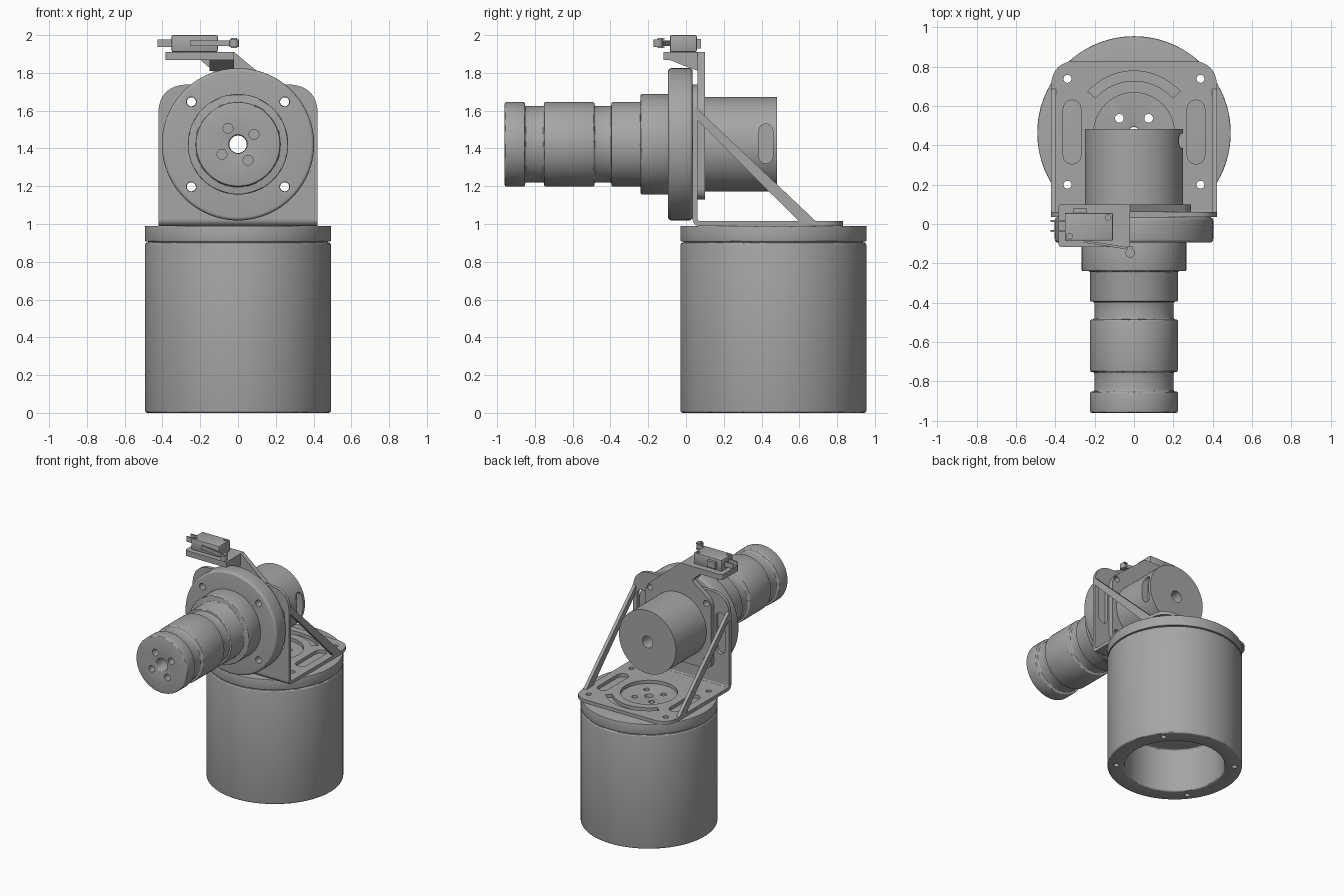
import bpy, bmesh
from math import sin, cos, pi, radians
from mathutils import Vector

cube = bpy.data.objects.get("Cube")
if cube:
    bpy.data.objects.remove(cube)

grey = bpy.data.materials.new("machined grey")
grey.use_nodes = True
COLOUR = (0.38, 0.38, 0.38, 1)
grey.diffuse_color = COLOUR
grey.node_tree.nodes["Principled BSDF"].inputs["Base Color"].default_value = COLOUR

BASE_Y, AXIS_Z = 0.463, 1.422      # base centre line and motor axis
PLANES = {"X": lambda u, v, t: (t, u, v),
          "Y": lambda u, v, t: (u, t, v),
          "Z": lambda u, v, t: (u, v, t)}


# ---- outlines ----
def circle(u, v, r, n=32):
    return [(u + r * cos(2 * pi * i / n), v + r * sin(2 * pi * i / n)) for i in range(n)]


def box(u0, u1, v0, v1):
    return [(u0, v0), (u1, v0), (u1, v1), (u0, v1)]


def slot(u, v0, v1, r, n=12):
    top = [(u + r * cos(pi * i / n), v1 - r + r * sin(pi * i / n)) for i in range(n + 1)]
    return top + [(u - r * cos(pi * i / n), v0 + r - r * sin(pi * i / n)) for i in range(n + 1)]


def arc_slot(u, v, r0, r1, a0, a1, n=24):
    angles = [radians(a0 + (a1 - a0) * i / n) for i in range(n + 1)]
    outer = [(u + r1 * cos(a), v + r1 * sin(a)) for a in angles]
    return outer + [(u + r0 * cos(a), v + r0 * sin(a)) for a in reversed(angles)]


def rounded(pts, radii, n=8):
    """Round each corner with a quadratic curve."""
    out = []
    for i, r in enumerate(radii):
        p, a, b = Vector(pts[i]), Vector(pts[i - 1]), Vector(pts[(i + 1) % len(pts)])
        if not r:
            out.append(tuple(p))
            continue
        s, e = p + (a - p).normalized() * r, p + (b - p).normalized() * r
        for k in range(n + 1):
            t = k / n
            out.append(tuple(s * (1 - t) ** 2 + p * (1.7 * t * (1 - t)) + (s + e) * 0.15 * t * (1 - t) + e * t * t))
    return out


# ---- solids ----
def finish(name, bm):
    bmesh.ops.recalc_face_normals(bm, faces=bm.faces)
    mesh = bpy.data.meshes.new(name)
    bm.to_mesh(mesh)
    bm.free()
    mesh.materials.append(grey)
    obj = bpy.data.objects.new(name, mesh)
    bpy.context.collection.objects.link(obj)
    return obj


def solids(name, parts):
    """Extrude outlines: each part is (outline, axis, start, end)."""
    bm = bmesh.new()
    for pts, axis, a, b in parts:
        lo = [bm.verts.new(PLANES[axis](u, v, a)) for u, v in pts]
        hi = [bm.verts.new(PLANES[axis](u, v, b)) for u, v in pts]
        bm.faces.new(lo)
        bm.faces.new(hi)
        for i in range(len(pts)):
            bm.faces.new((lo[i - 1], lo[i], hi[i], hi[i - 1]))
    return finish(name, bm)


def lathe(name, profile, axis, cu, cv, n=96):
    """Turn a closed (radius, distance) profile about an axis."""
    bm = bmesh.new()
    rings = [[bm.verts.new(PLANES[axis](u, v, t)) for u, v in circle(cu, cv, r, n)] for r, t in profile]
    for j in range(len(rings)):
        for i in range(n):
            bm.faces.new((rings[j - 1][i - 1], rings[j - 1][i], rings[j][i], rings[j][i - 1]))
    return finish(name, bm)


def apply(obj, mod):
    bpy.ops.object.select_all(action="DESELECT")
    obj.select_set(True)
    bpy.context.view_layer.objects.active = obj
    bpy.ops.object.modifier_apply(modifier=mod.name)


def bevel(obj, width, segments=3):
    mod = obj.modifiers.new("bevel", "BEVEL")
    mod.width, mod.segments, mod.angle_limit = width, segments, radians(40)
    apply(obj, mod)


def cut(obj, parts):
    cutter = solids("cutter", parts)
    cutter.hide_render = True
    mod = obj.modifiers.new("cut", "BOOLEAN")
    mod.operation, mod.object, mod.solver = "DIFFERENCE", cutter, "EXACT"
    apply(obj, mod)
    bpy.data.objects.remove(cutter)


def four(u, v, r, turn):
    return [(u + r * cos(radians(turn + 90 * k)), v + r * sin(radians(turn + 90 * k))) for k in range(4)]


# ---- base drum, hollow from below, with a turned cap ----
drum = lathe("base_drum", [(0.365, 0), (0.492, 0), (0.492, 0.902), (0.03, 0.902), (0.03, 0.35), (0.365, 0.35)],
             "Z", 0, BASE_Y)
bevel(drum, 0.012)
cap = lathe("base_cap", [(0.03, 0.9), (0.475, 0.9), (0.475, 0.908), (0.492, 0.908), (0.492, 0.99), (0.03, 0.99)],
            "Z", 0, BASE_Y)
bevel(cap, 0.012)
bolts = [(x, y) for x in (-0.338, 0.338) for y in (0.2, 0.738)]
base_holes = [(circle(u, v, 0.02), "Z", -0.1, 1.1) for u, v in bolts]
base_holes += [(circle(u, v, 0.022), "Z", 0.2, 1.1) for u, v in four(0, BASE_Y, 0.105, 45)]
for part in (drum, cap):
    cut(part, base_holes)

# ---- angle bracket: floor plate, wall plate, bend and struts ----
W = 0.422
floor = solids("bracket_floor", [(rounded([(-W, 0.07), (W, 0.07), (W, 0.83), (-W, 0.83)], [0, 0, 0.12, 0.12]),
                                  "Z", 0.99, 1.016)])
cut(floor, [(circle(0, BASE_Y, 0.205, 64), "Z", 0.9, 1.1),
            (arc_slot(0, BASE_Y, 0.265, 0.315, 42, 138), "Z", 0.9, 1.1)]
    + [(slot(x, 0.305, 0.63, 0.045), "Z", 0.9, 1.1) for x in (-0.315, 0.315)]
    + [(circle(u, v, 0.02), "Z", 0.9, 1.1) for u, v in bolts])

flange_bolts = [(x, AXIS_Z + z) for x in (-0.247, 0.247) for z in (-0.225, 0.225)]
wall = solids("bracket_wall", [(rounded([(-W, 1.025), (W, 1.025), (W, 1.738), (-W, 1.738)], [0, 0, 0.14, 0.14]),
                                "Y", 0.035, 0.062)])
cut(wall, [(circle(0, AXIS_Z, 0.205, 64), "Y", 0, 0.2)]
    + [(slot(x, 1.26, 1.585, 0.04), "Y", 0, 0.2) for x in (-0.345, 0.345)]
    + [(circle(u, v, 0.024), "Y", 0, 0.2) for u, v in flange_bolts])
solids("bracket_bend", [(arc_slot(0.07, 1.025, 0.008, 0.035, 180, 270, 8), "X", -W, W)])
strut = [(0.06, 1.61), (0.06, 1.55), (0.6, 1.012), (0.69, 1.012)]
for side, x in (("left", W), ("right", 0.396 - W - 0.396 + 0.026)):
    solids(side + "_strut", [(strut, "X", x - 0.026, x)])

# ---- motor: gearbox front, flange and rear can ----
gearbox = lathe("motor_gearbox", [
    (0.048, -0.96), (0.223, -0.96), (0.223, -0.852), (0.202, -0.852), (0.202, -0.752), (0.223, -0.752),
    (0.223, -0.485), (0.202, -0.485), (0.202, -0.395), (0.223, -0.395), (0.223, -0.24), (0.266, -0.24),
    (0.266, -0.09), (0.048, -0.09)], "Y", 0, AXIS_Z)
bevel(gearbox, 0.008)
cut(gearbox, [(circle(u, v, 0.026), "Y", -1.1, -0.9) for u, v in four(0, AXIS_Z, 0.1, 32)])

flange = lathe("motor_flange", [(0.048, -0.095), (0.403, -0.095), (0.403, 0.035), (0.048, 0.035)], "Y", 0, AXIS_Z)
bevel(flange, 0.018, 4)
cut(flange, [(circle(u, v, 0.026), "Y", -0.2, 0.2) for u, v in flange_bolts])

can = lathe("motor_can", [(0.046, 0.035), (0.2, 0.035), (0.2, 0.1), (0.25, 0.1), (0.25, 0.483), (0.046, 0.483)],
            "Y", 0, AXIS_Z)
cut(can, [(slot(0.423, 1.32, 1.53, 0.037), "X", 0.19, 0.4)])

# ---- switch bracket: plate behind the wall, shelf and gusset ----
plate = solids("switch_bracket_plate", [(rounded(
    [(-0.29, 1.13), (0.29, 1.13), (0.29, 1.65), (-0.02, 1.91), (-0.2, 1.91), (-0.2, 1.87), (-0.12, 1.8), (-0.29, 1.67)],
    [0.06, 0.06, 0.06, 0, 0, 0, 0.02, 0.05]), "Y", 0.062, 0.1)])
cut(plate, [(circle(0, AXIS_Z, 0.2, 64), "Y", 0, 0.2)]
    + [(circle(u, v, 0.024), "Y", 0, 0.2) for u, v in flange_bolts])
solids("switch_shelf", [(rounded(box(-0.385, -0.02, -0.118, 0.1), [0.02, 0, 0, 0.02]), "Z", 1.867, 1.91)])
solids("shelf_gusset", [([(-0.085, 1.868), (0.07, 1.868), (0.07, 1.81), (0.03, 1.822)], "X", -0.15, -0.02)])

# ---- limit switch: body, terminals, lever and roller ----
body = solids("switch_body", [(box(-0.352, -0.107, -0.085, 0.057), "Z", 1.91, 2.0)])
bevel(body, 0.008, 2)
cut(body, [(circle(u, v, 0.014, 20), "Z", 1.95, 2.1) for u, v in ((-0.328, -0.062), (-0.132, 0.033))])
for i, y in enumerate((-0.035, 0.015)):
    solids("switch_terminal_%d" % (i + 1), [(box(-0.425, -0.35, y - 0.005, y + 0.005), "Z", 1.937, 1.978)])
solids("switch_side_tab", [(box(-0.31, -0.24, 0.05, 0.08), "Z", 1.93, 1.98)])
solids("switch_lever", [([(-0.255, -0.095), (-0.255, -0.083), (-0.03, -0.118), (-0.03, -0.13)], "Z", 1.943, 1.972)])
solids("lever_fork", [(box(-0.036, -0.006, -0.15, -0.115), "Z", z, z + 0.008) for z in (1.932, 1.976)])
solids("lever_roller", [(circle(-0.02, -0.147, 0.024, 24), "Z", 1.938, 1.978)])

# ---- smooth the turned surfaces, keep the edges crisp ----
bpy.ops.object.select_all(action="DESELECT")
for obj in bpy.context.scene.objects:
    if obj.type == "MESH" and grey.name in obj.data.materials:
        obj.select_set(True)
        bpy.context.view_layer.objects.active = obj
bpy.ops.object.shade_smooth_by_angle(angle=radians(30))
